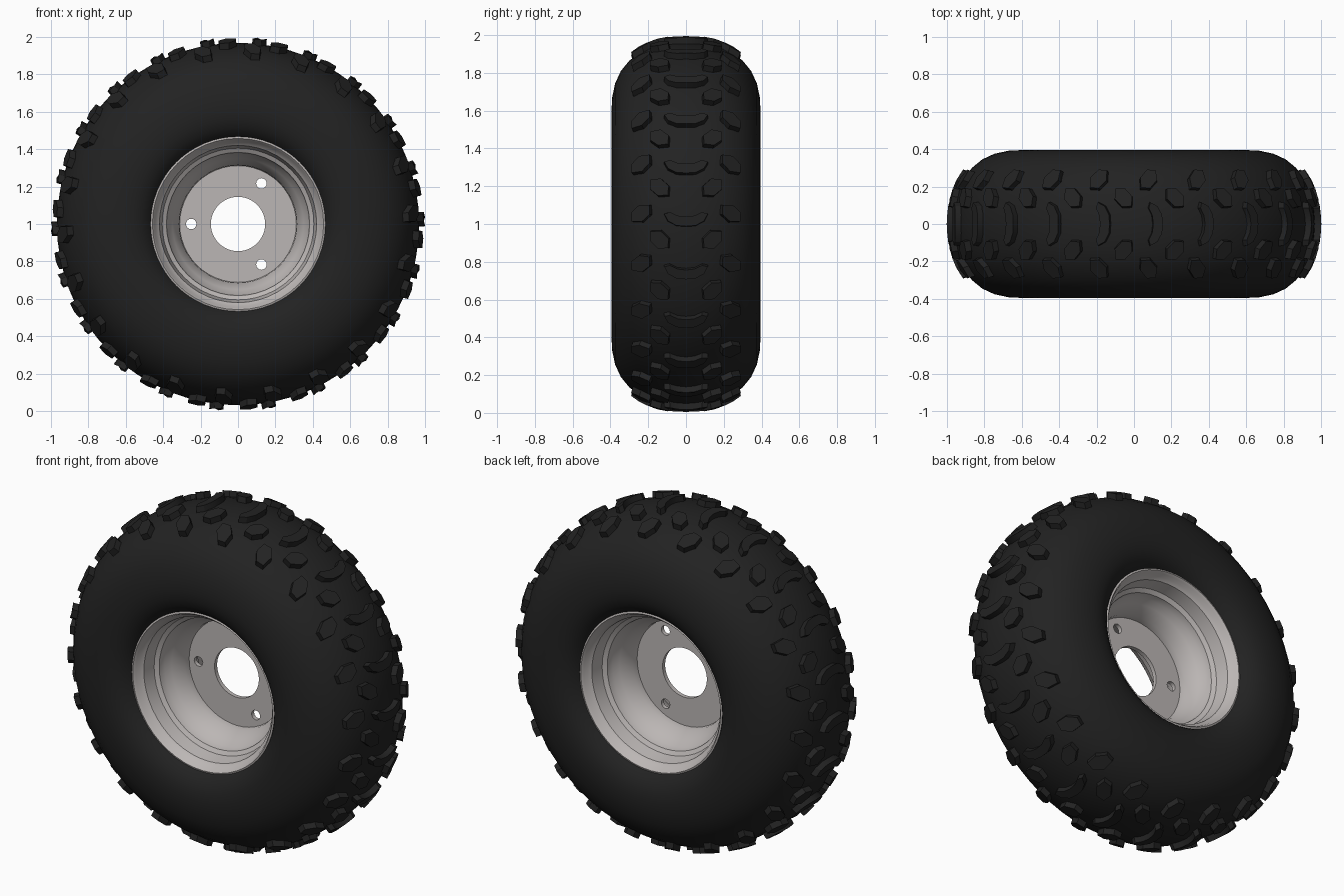
import bpy, bmesh
from math import sin, cos, pi, radians, hypot

if "Cube" in bpy.data.objects:
    bpy.data.objects.remove(bpy.data.objects["Cube"])

CENTRE_Z = 1.0
SEGS = 64
LUG_COUNT = 22


def material(name, colour):
    m = bpy.data.materials.new(name)
    m.diffuse_color = (*colour, 1)
    m.use_nodes = True
    m.node_tree.nodes["Principled BSDF"].inputs["Base Color"].default_value = m.diffuse_color
    return m


RUBBER = material("rubber", (0.016, 0.016, 0.016))
STEEL = material("painted_steel", (0.50, 0.47, 0.46))


def finish(obj, mat, angle=30):
    bpy.ops.object.select_all(action='DESELECT')
    obj.select_set(True)
    bpy.context.view_layer.objects.active = obj
    obj.data.materials.append(mat)
    bpy.ops.object.shade_smooth_by_angle(angle=radians(angle))
    return obj


def object_from(bm, name):
    bmesh.ops.recalc_face_normals(bm, faces=bm.faces)
    mesh = bpy.data.meshes.new(name)
    bm.to_mesh(mesh)
    bm.free()
    obj = bpy.data.objects.new(name, mesh)
    obj.location.z = CENTRE_Z
    bpy.context.collection.objects.link(obj)
    return obj


def lathe(name, profile, mat, segs=SEGS):
    """Spin a closed (y, radius) profile round the wheel axle."""
    bm = bmesh.new()
    rings = [[bm.verts.new((r * cos(2 * pi * i / segs), y, r * sin(2 * pi * i / segs)))
              for y, r in profile] for i in range(segs)]
    n = len(profile)
    for i in range(segs):
        a, b = rings[i], rings[(i + 1) % segs]
        for j in range(n):
            k = (j + 1) % n
            bm.faces.new((a[j], a[k], b[k], b[j]))
    return finish(object_from(bm, name), mat)


def mirrored(half):
    """Complete a profile that runs from the middle plane to one side."""
    return [(-y, r) for y, r in reversed(half) if y > 0] + half


# Tyre carcass: rounded crown, flat sidewalls, tucked in at the beads
crown = [(0, .967), (.07, .963), (.14, .95), (.20, .93), (.25, .903), (.30, .865),
         (.345, .81), (.375, .745), (.391, .67)]
sidewall = [(.394, .61), (.388, .56), (.372, .515), (.345, .48), (.315, .458), (.27, .435)]
lathe("tyre", mirrored(crown + sidewall), RUBBER)

# Rim barrel: rolled lip, bead seat and stepped drop centre, with sheet thickness
rim_inside = [(0, .31), (.05, .315), (.12, .35), (.15, .375), (.19, .382), (.205, .405),
              (.28, .42), (.295, .438), (.318, .447), (.33, .457)]
rim_outside = [(.326, .468), (.312, .465), (.285, .452), (.27, .435), (.20, .42),
               (.18, .396), (.14, .39), (.11, .362), (.05, .328), (0, .322)]
half = rim_inside + rim_outside
lathe("rim_barrel", half + [(-y, r) for y, r in reversed(half) if y > 0], STEEL, 48)

# Hub disc with centre bore and three bolt holes
disc = bpy.data.curves.new("hub_disc", 'CURVE')
disc.dimensions = '2D'
disc.fill_mode = 'BOTH'
disc.extrude = .012


def circle(cx, cy, radius, count):
    s = disc.splines.new('POLY')
    s.points.add(count - 1)
    for i, p in enumerate(s.points):
        a = 2 * pi * i / count
        p.co = (cx + radius * cos(a), cy + radius * sin(a), 0, 1)
    s.use_cyclic_u = True


circle(0, 0, .316, 48)
circle(0, 0, .145, 48)
for deg in (60, 180, 300):
    circle(.25 * cos(radians(deg)), .25 * sin(radians(deg)), .028, 16)
hub = bpy.data.objects.new("hub_disc", disc)
hub.location.z = CENTRE_Z
hub.rotation_euler.x = pi / 2
bpy.context.collection.objects.link(hub)
bpy.context.view_layer.objects.active = hub
hub.select_set(True)
bpy.ops.object.convert(target='MESH')
finish(bpy.context.object, STEEL)


# Tread lugs: flat outlines wrapped on to the crown and raised
def on_crown(y, lift):
    """Point at height lift above the crown at width y, as (y, radius)."""
    for (y0, r0), (y1, r1) in zip(crown, crown[1:]):
        if abs(y) <= y1:
            break
    t = (abs(y) - y0) / (y1 - y0)
    r = r0 + t * (r1 - r0)
    slope = abs(y) * 1.6
    d = hypot(slope, 1)
    return y + (1 if y > 0 else -1 if y < 0 else 0) * lift * slope / d, r + lift / d


def add_lug(bm, outline, angle):
    cy = sum(p[0] for p in outline) / len(outline)
    ct = sum(p[1] for p in outline) / len(outline)
    rings = []
    for lift, scale in ((-.02, 1.06), (.033, .95)):
        ring = []
        for y, t in outline:
            yy, r = on_crown(cy + (y - cy) * scale, lift)
            a = angle + ct + (t - ct) * scale
            ring.append(bm.verts.new((r * cos(a), yy, r * sin(a))))
        rings.append(ring)
    low, top = rings
    n = len(outline)
    for i in range(n):
        j = (i + 1) % n
        bm.faces.new((low[i], low[j], top[j], top[i]))
    bm.faces.new(top)
    bm.faces.new(low[::-1])


def hexagon(y, t, tilt):
    """Elongated hexagon, leaning by tilt."""
    base = [(.066, 0), (.03, .04), (-.03, .04), (-.066, 0), (-.03, -.04), (.03, -.04)]
    c, s = cos(tilt), sin(tilt)
    return [(y + u * c - v * s, t + u * s + v * c) for u, v in base]


def flip(outline):
    return [(-y, t) for y, t in outline]


bracket = [(-.115, .035), (-.095, -.005), (-.05, -.03), (0, -.034), (.05, -.03), (.095, -.005),
           (.115, .035), (.085, .045), (.045, .025), (0, .02), (-.045, .025), (-.085, .045)]
outer = hexagon(.23, .04, radians(-45))
inner = hexagon(.135, -.105, radians(45))
bm = bmesh.new()
for i in range(LUG_COUNT):
    a = 2 * pi * i / LUG_COUNT + .02
    for outline in (bracket, outer, flip(outer), inner, flip(inner)):
        add_lug(bm, outline, a)
finish(object_from(bm, "tread_lugs"), RUBBER)
